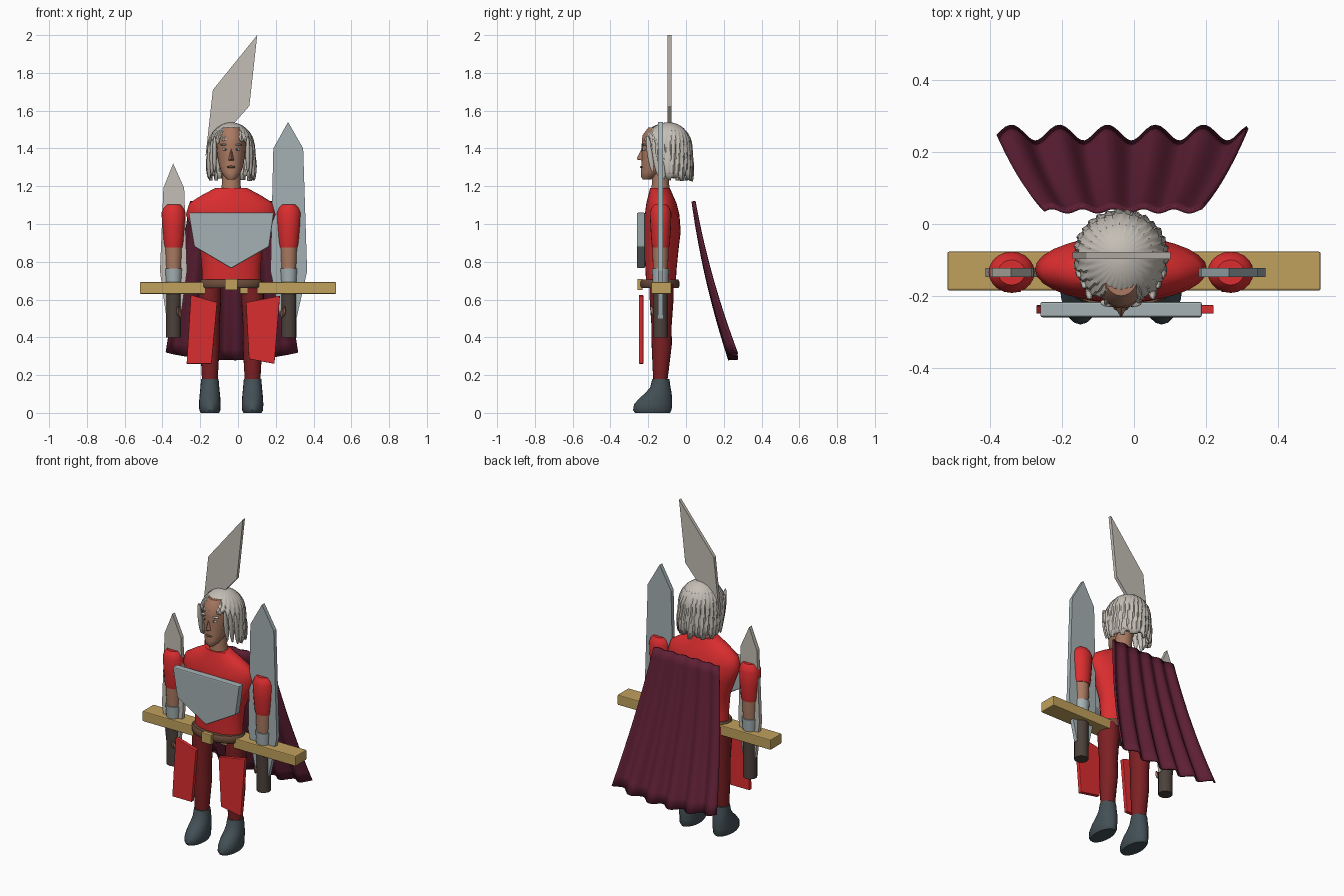
import bpy, bmesh, math
from math import sin, cos, pi, radians
from mathutils import Matrix

if "Cube" in bpy.data.objects:
    bpy.data.objects.remove(bpy.data.objects["Cube"])

CX = -0.036   # body midline
CY = -0.135   # body depth centre


def material(name, code):
    rgb = [int(code[i:i + 2], 16) / 255 for i in (0, 2, 4)]
    lin = [c / 12.92 if c < 0.04 else ((c + 0.055) / 1.055) ** 2.4 for c in rgb] + [1]
    m = bpy.data.materials.new(name)
    m.use_nodes = True
    m.diffuse_color = lin
    m.node_tree.nodes["Principled BSDF"].inputs["Base Color"].default_value = lin
    return m


RED = material("bright red", "DB2D2F")
DARK_RED = material("dark red", "7C2023")
STEEL = material("blue grey steel", "A5B1B4")
PALE = material("pale grey", "C4BEB5")
GOLD = material("dull gold", "C0A05C")
GRIP = material("dark brown", "4C413B")
BELT = material("belt brown", "6B4C3A")
SLATE = material("dark slate", "435056")
MAROON = material("maroon", "5E1F35")
SKIN = material("tan skin", "AA7A62")


def finish(name, bm, mat, smooth=True, bevel=0, angle=40):
    bmesh.ops.recalc_face_normals(bm, faces=bm.faces[:])
    me = bpy.data.meshes.new(name)
    bm.to_mesh(me)
    bm.free()
    ob = bpy.data.objects.new(name, me)
    bpy.context.collection.objects.link(ob)
    me.materials.append(mat)
    if bevel:
        mod = ob.modifiers.new("edge", "BEVEL")
        mod.width, mod.segments = bevel, 2
    if smooth:
        bpy.ops.object.select_all(action='DESELECT')
        ob.select_set(True)
        bpy.context.view_layer.objects.active = ob
        bpy.ops.object.shade_smooth_by_angle(angle=radians(angle))
    return ob


def prism(name, pts, y0, y1, mat, bevel=0):
    """Plate with an x-z outline between two depths."""
    bm = bmesh.new()
    f = bm.faces.new([bm.verts.new((x, y0, z)) for x, z in pts])
    ext = bmesh.ops.extrude_face_region(bm, geom=[f])["geom"]
    bmesh.ops.translate(bm, vec=(0, y1 - y0, 0),
                        verts=[v for v in ext if isinstance(v, bmesh.types.BMVert)])
    return finish(name, bm, mat, False, bevel)


def box(name, x0, x1, y0, y1, z0, z1, mat, bevel=0):
    return prism(name, [(x0, z0), (x1, z0), (x1, z1), (x0, z1)], y0, y1, mat, bevel)


def loft(name, rings, mat, x=CX, seg=28):
    """Stacked ellipses: (z, y front, y back, half width)."""
    bm = bmesh.new()
    loops = []
    for z, yf, yb, rx in rings:
        loops.append([bm.verts.new((x + rx * cos(2 * pi * i / seg),
                                    (yf + yb) / 2 + (yb - yf) / 2 * sin(2 * pi * i / seg), z))
                      for i in range(seg)])
    for a, b in zip(loops, loops[1:]):
        for i in range(seg):
            j = (i + 1) % seg
            bm.faces.new((a[i], a[j], b[j], b[i]))
    bm.faces.new(loops[0])
    bm.faces.new(loops[-1])
    return finish(name, bm, mat)


def blob(name, loc, size, mat, tilt=0):
    bm = bmesh.new()
    bmesh.ops.create_uvsphere(bm, u_segments=12, v_segments=8, radius=1)
    m = Matrix.Translation(loc) @ Matrix.Rotation(tilt, 4, 'X') @ Matrix.Diagonal((*size, 1))
    bmesh.ops.transform(bm, matrix=m, verts=bm.verts[:])
    return finish(name, bm, mat)


# Torso, belt and armour
loft("torso", [(0.67, -0.21, -0.055, 0.155), (0.76, -0.215, -0.05, 0.155),
               (0.86, -0.22, -0.04, 0.165), (0.96, -0.222, -0.028, 0.205),
               (1.05, -0.218, -0.035, 0.24), (1.11, -0.21, -0.05, 0.222),
               (1.15, -0.2, -0.068, 0.16), (1.19, -0.19, -0.085, 0.085)], RED)
loft("belt", [(0.66, -0.235, -0.04, 0.16), (0.67, -0.242, -0.035, 0.166),
              (0.695, -0.242, -0.035, 0.166), (0.705, -0.235, -0.04, 0.16)], BELT)
box("belt_buckle", CX - 0.034, CX + 0.034, -0.258, -0.23, 0.65, 0.71, GOLD, 0.004)
prism("chest_plate", [(-0.262, 1.06), (0.19, 1.06), (0.165, 0.88), (CX, 0.765), (-0.232, 0.88)],
      -0.26, -0.217, STEEL, 0.006)
prism("right_thigh_plate", [(-0.25, 0.625), (-0.11, 0.585), (-0.14, 0.26), (-0.272, 0.26)],
      -0.25, -0.226, RED, 0.003)
prism("left_thigh_plate", [(0.042, 0.585), (0.222, 0.62), (0.193, 0.26), (0.058, 0.285)],
      -0.25, -0.226, RED, 0.003)

# Limbs, mirrored about the midline
for side, s in (("right", -1), ("left", 1)):
    leg = CX + s * 0.113
    arm = CX + s * 0.305
    loft(side + "_leg", [(0.16, -0.172, -0.1, 0.041), (0.22, -0.176, -0.092, 0.044),
                         (0.36, -0.182, -0.075, 0.052), (0.46, -0.183, -0.076, 0.051),
                         (0.6, -0.192, -0.066, 0.06), (0.68, -0.192, -0.066, 0.06)],
         DARK_RED, leg, 20)
    loft(side + "_boot", [(0, -0.27, -0.085, 0.048), (0.015, -0.28, -0.076, 0.056),
                          (0.045, -0.275, -0.074, 0.057), (0.075, -0.25, -0.074, 0.056),
                          (0.105, -0.215, -0.076, 0.053), (0.135, -0.19, -0.082, 0.05),
                          (0.18, -0.178, -0.088, 0.046)], SLATE, leg, 20)
    loft(side + "_sleeve", [(0.875, -0.178, -0.09, 0.048), (0.9, -0.183, -0.085, 0.053),
                            (0.98, -0.188, -0.08, 0.06), (1.06, -0.192, -0.077, 0.064),
                            (1.085, -0.182, -0.087, 0.054), (1.102, -0.17, -0.1, 0.038)],
         RED, arm, 20)
    loft(side + "_forearm", [(0.7, -0.17, -0.1, 0.036), (0.8, -0.176, -0.094, 0.042),
                             (0.88, -0.178, -0.092, 0.045)], SKIN, arm, 20)
    loft(side + "_bracer", [(0.685, -0.176, -0.094, 0.041), (0.765, -0.181, -0.089, 0.046)],
         STEEL, arm, 20)
    loft(side + "_sword_grip", [(0.4, -0.175, -0.095, 0.04), (0.66, -0.175, -0.095, 0.04)],
         GRIP, arm, 16)
    for i in range(3):
        blob(f"{side}_finger_{i + 1}", (arm - s * (0.022 + 0.008 * i), -0.18 + 0.008 * i,
                                        0.54 - 0.008 * i), (0.006, 0.008, 0.026), SKIN, 0.25)

# Swords
prism("right_sword_blade", [(-0.395, 1.19), (-0.343, 1.32), (-0.285, 1.19), (-0.27, 0.75),
                            (-0.3, 0.53), (-0.383, 0.53), (-0.413, 0.75)], -0.147, -0.122, PALE)
prism("left_sword_blade", [(0.187, 1.4), (0.265, 1.54), (0.345, 1.4), (0.366, 0.75),
                           (0.31, 0.5), (0.225, 0.5), (0.172, 0.75)], -0.147, -0.122, STEEL)
box("right_sword_guard", -0.52, -0.165, -0.185, -0.077, 0.63, 0.692, GOLD, 0.005)
box("left_sword_guard", 0.01, 0.52, -0.185, -0.077, 0.63, 0.692, GOLD, 0.005)

# Head
loft("neck", [(1.17, -0.185, -0.085, 0.055), (1.22, -0.18, -0.09, 0.048),
              (1.32, -0.18, -0.08, 0.05)], SKIN)
loft("head", [(1.235, -0.228, -0.185, 0.02), (1.25, -0.238, -0.16, 0.036),
              (1.275, -0.238, -0.12, 0.052), (1.31, -0.236, -0.075, 0.064),
              (1.36, -0.235, -0.05, 0.073), (1.42, -0.235, -0.035, 0.078),
              (1.47, -0.23, -0.04, 0.074), (1.51, -0.2, -0.07, 0.05)], SKIN)
bm = bmesh.new()
nose = [bm.verts.new(p) for p in ((CX, -0.234, 1.405), (CX - 0.02, -0.225, 1.335),
                                  (CX + 0.02, -0.225, 1.335), (CX, -0.264, 1.342))]
for tri in ((0, 1, 3), (0, 3, 2), (1, 2, 3), (0, 2, 1)):
    bm.faces.new([nose[i] for i in tri])
finish("nose", bm, SKIN, True, 0.003, 70)
blob("lips", (CX, -0.232, 1.302), (0.022, 0.011, 0.007), BELT)
for side, s in (("right", -1), ("left", 1)):
    blob(side + "_eye", (CX + s * 0.031, -0.219, 1.395), (0.016, 0.011, 0.008), PALE)
    blob(side + "_pupil", (CX + s * 0.031, -0.227, 1.395), (0.006, 0.005, 0.006), SLATE)
    blob(side + "_brow", (CX + s * 0.034, -0.219, 1.42), (0.024, 0.012, 0.006), PALE)
    blob(side + "_ear", (CX + s * 0.08, -0.1, 1.375), (0.012, 0.018, 0.036), SKIN, -0.3)

# Bobbed hair: ridged shell, short over the face and long at the back
STRANDS, PER, ROWS = 30, 4, 16
n = STRANDS * PER
bm = bmesh.new()
grid = []
for r in range(1, ROWS + 1):
    t = r / ROWS
    row = []
    for i in range(n):
        a = 2 * pi * i / n                   # zero at the face, pi at the back
        face = max(0, cos(a))
        k = min(1, max(0, (a if a < pi else 2 * pi - a) - 0.45) / 1.25)
        k = k * k * (3 - 2 * k)
        bottom = 1.455 - 0.215 * k + 0.014 * sin(i // PER * 2.4)
        z = 1.537 - (1.537 - bottom) * t * t
        f = math.sqrt(max(0, 1 - ((z - 1.4) / 0.138) ** 2)) if z > 1.4 else 1 + (1.4 - z) * 0.75
        f *= 1 - 0.1 * max(0, t - 0.9) * 10 * (1 - face)
        ridge = 1 + 0.07 * ((i + 2 * r // 5) % PER / PER - 0.4) * min(1, t * 2)
        depth = 0.152 if cos(a) > 0 else 0.122
        row.append(bm.verts.new((CX + 0.124 * f * ridge * sin(a),
                                 -0.09 - depth * f * ridge * cos(a), z)))
    grid.append(row)
crown = bm.verts.new((CX, -0.09, 1.538))
for i in range(n):
    j = (i + 1) % n
    bm.faces.new((crown, grid[0][i], grid[0][j]))
    for a, b in zip(grid, grid[1:]):
        bm.faces.new((a[i], b[i], b[j], a[j]))
hair = finish("hair", bm, PALE, True, 0, 35)
shell = hair.modifiers.new("thickness", "SOLIDIFY")
shell.thickness, shell.offset = 0.014, -1
# Loose locks framing the face
for s in (-1, 1):
    for i in range(3):
        blob(f"face_lock_{'right' if s < 0 else 'left'}_{i + 1}",
             (CX + s * (0.088 + 0.014 * i), -0.19 + 0.03 * i, 1.37 - 0.018 * i),
             (0.012, 0.016, 0.1), PALE, 0.15)
prism("head_plume", [(-0.172, 1.36), (-0.133, 1.71), (0.102, 2.0), (0.06, 1.625)],
      -0.098, -0.078, PALE)

# Pleated cape
U, V = 60, 14
bm = bmesh.new()
rows = []
for r in range(V + 1):
    t = r / V
    row = []
    for c in range(U + 1):
        u = c / U
        half = 0.22 + 0.128 * t
        y = 0.04 + 0.13 * t + 0.08 * t * t + (0.006 + 0.016 * t) * cos(2 * pi * 5.2 * (u - 0.055))
        z = 1.12 - t * (0.84 - 0.04 * (2 * u - 1) ** 2)
        row.append(bm.verts.new((-0.032 + half * (2 * u - 1), y, z)))
    rows.append(row)
for a, b in zip(rows, rows[1:]):
    for c in range(U):
        bm.faces.new((a[c], b[c], b[c + 1], a[c + 1]))
cape = finish("cape", bm, MAROON, True, 0, 60)
cloth = cape.modifiers.new("thickness", "SOLIDIFY")
cloth.thickness, cloth.offset = 0.01, 0
